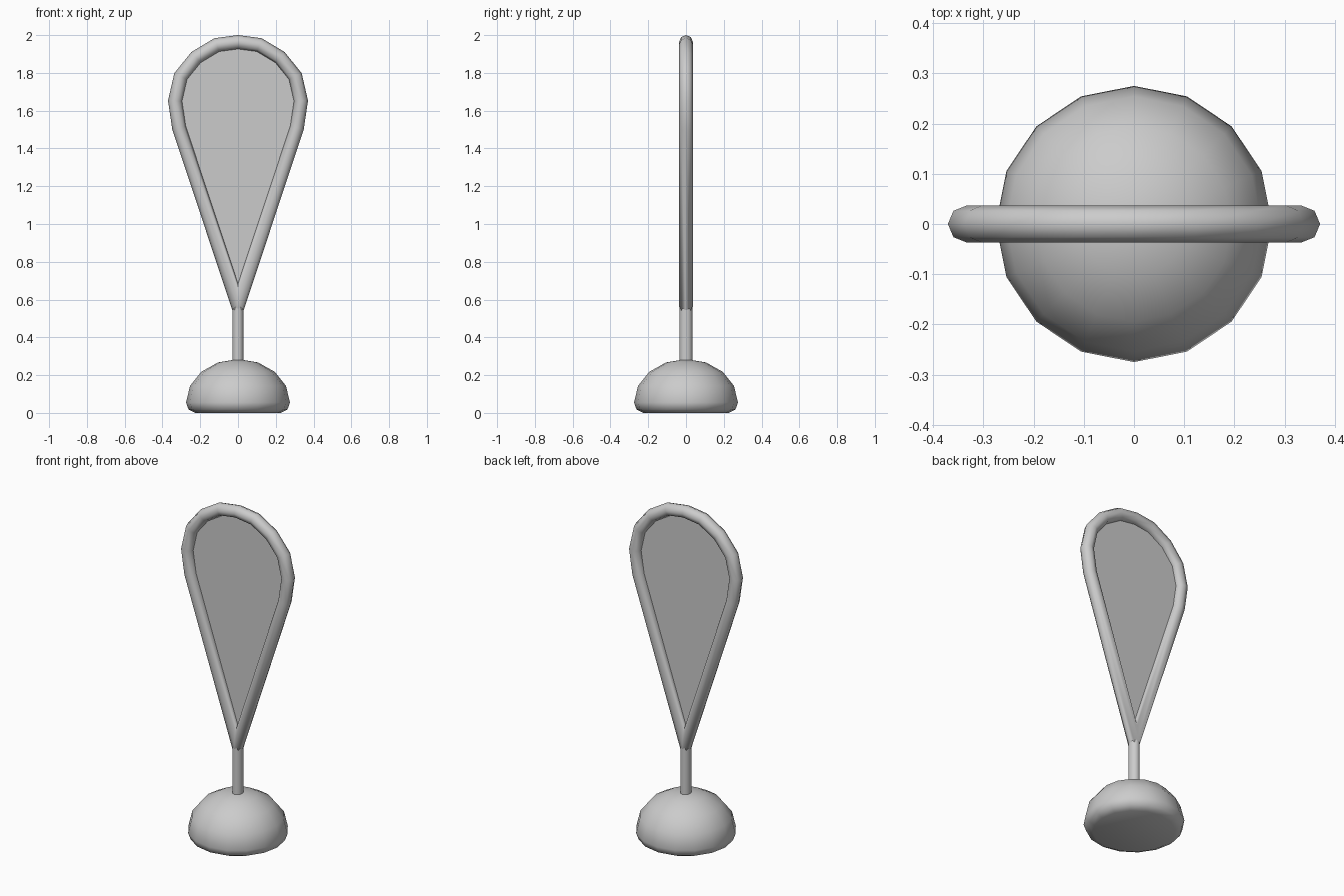
import bpy, bmesh
from math import sin, cos, pi, radians
from mathutils import Vector

cube = bpy.data.objects.get("Cube")
if cube:
    bpy.data.objects.remove(cube)

grey = bpy.data.materials.new("plain grey")
grey.use_nodes = True
grey.diffuse_color = (0.6, 0.6, 0.6, 1)
grey.node_tree.nodes["Principled BSDF"].inputs["Base Color"].default_value = (0.6, 0.6, 0.6, 1)


def finish(bm, name, angle=50):
    bmesh.ops.remove_doubles(bm, verts=bm.verts, dist=0.0001)
    bmesh.ops.recalc_face_normals(bm, faces=bm.faces)
    mesh = bpy.data.meshes.new(name)
    bm.to_mesh(mesh)
    bm.free()
    mesh.materials.append(grey)
    obj = bpy.data.objects.new(name, mesh)
    bpy.context.collection.objects.link(obj)
    bpy.ops.object.select_all(action='DESELECT')
    obj.select_set(True)
    bpy.context.view_layer.objects.active = obj
    bpy.ops.object.shade_smooth_by_angle(angle=radians(angle))
    return obj


def bridge(bm, a, b):
    n = len(a)
    for i in range(n):
        bm.faces.new((a[i], a[(i + 1) % n], b[(i + 1) % n], b[i]))


# Domed base: flattened half sphere on a rounded foot
RADIUS, EQUATOR, HEIGHT, SIDES = 0.275, 0.055, 0.23, 16
profile = [(0.225, 0), (0.262, 0.018)]
profile += [(RADIUS * cos(i * pi / 8), EQUATOR + HEIGHT * sin(i * pi / 8)) for i in range(4)]
bm = bmesh.new()
rings = [[bm.verts.new((r * cos(k * 2 * pi / SIDES), r * sin(k * 2 * pi / SIDES), z))
          for k in range(SIDES)] for r, z in profile]
for low, high in zip(rings, rings[1:]):
    bridge(bm, low, high)
bm.faces.new(rings[0])
tip = bm.verts.new((0, 0, EQUATOR + HEIGHT))
for k in range(SIDES):
    bm.faces.new((rings[-1][k], rings[-1][(k + 1) % SIDES], tip))
finish(bm, "domed_base")

# Stem: slightly oval post
bm = bmesh.new()
bmesh.ops.create_cone(bm, cap_ends=True, segments=12, radius1=0.03, radius2=0.03, depth=0.32)
for v in bm.verts:
    v.co.y *= 1.15
    v.co.z += 0.41
finish(bm, "stem")

# Teardrop centreline, right half mirrored to the left
half = [(0.112, 1.948), (0.222, 1.882), (0.303, 1.782), (0.333, 1.652), (0.312, 1.51)]
path = [(0, 1.963)] + half + [(0, 0.57)] + [(-x, z) for x, z in reversed(half)]
path = [Vector(p) for p in path]

# Tube frame: octagonal section swept round the teardrop with mitred corners
TUBE, SECTION = 0.037, 8
bm = bmesh.new()
loops = []
for i, p in enumerate(path):
    before = (p - path[i - 1]).normalized()
    after = (path[(i + 1) % len(path)] - p).normalized()
    n1, n2 = Vector((-before.y, before.x)), Vector((-after.y, after.x))
    mitre = (n1 + n2) / (1 + n1.dot(n2))
    loop = []
    for k in range(SECTION):
        a = 2 * pi * k / SECTION
        q = p + mitre * TUBE * cos(a)
        loop.append(bm.verts.new((q.x, TUBE * sin(a), q.y)))
    loops.append(loop)
for i, loop in enumerate(loops):
    bridge(bm, loops[i - 1], loop)
finish(bm, "teardrop_frame", 60)

# Panel: thin sheet filling the frame
bm = bmesh.new()
sheet = bm.faces.new([bm.verts.new((p.x, -0.002, p.y)) for p in path])
solid = bmesh.ops.extrude_face_region(bm, geom=[sheet])
for v in solid["geom"]:
    if isinstance(v, bmesh.types.BMVert):
        v.co.y = 0.002
finish(bm, "teardrop_panel", 30)
